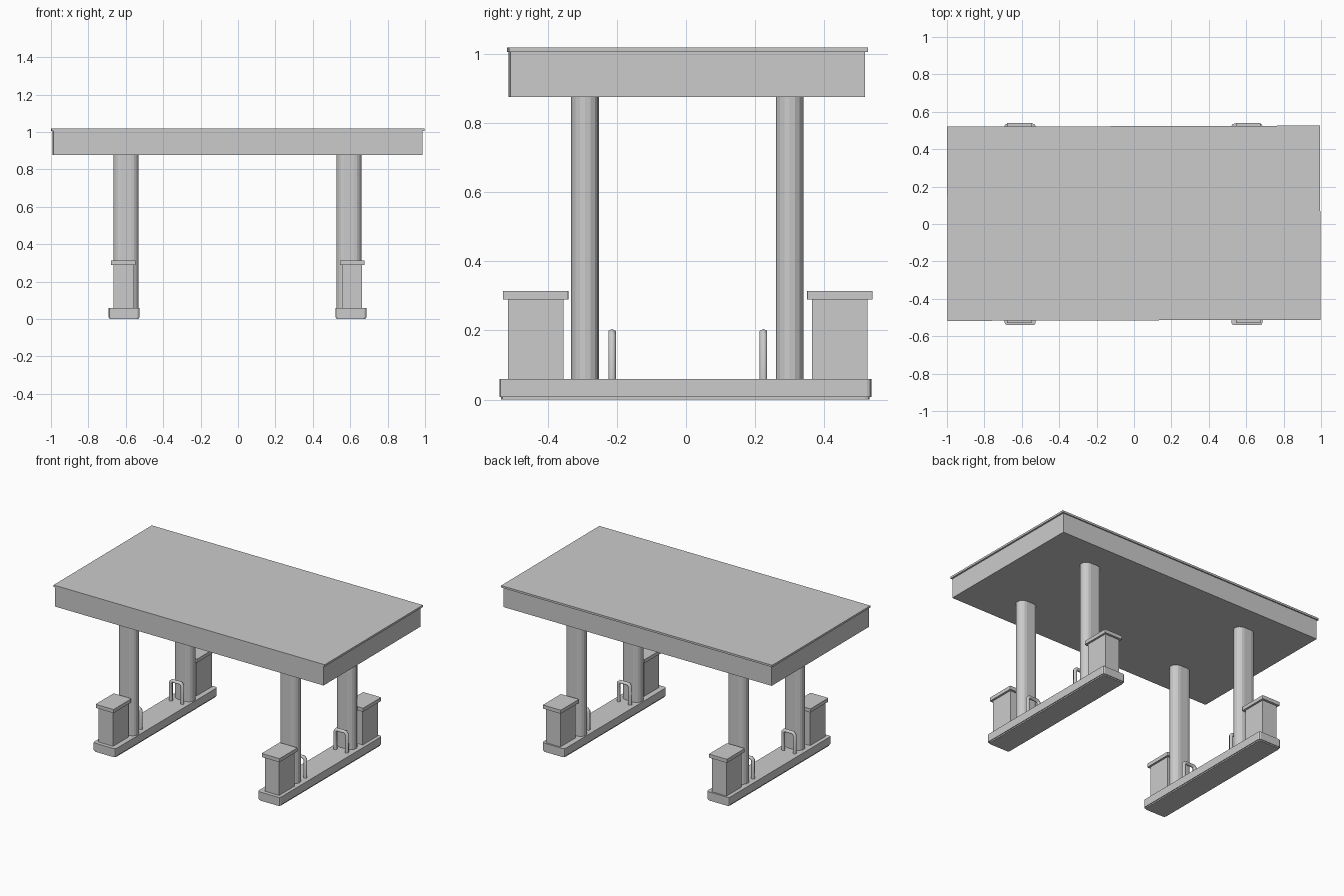
import bpy, bmesh, math
from mathutils import Matrix

if "Cube" in bpy.data.objects:
    bpy.data.objects.remove(bpy.data.objects["Cube"])


def add_object(name, bm):
    mesh = bpy.data.meshes.new(name)
    bm.to_mesh(mesh)
    bm.free()
    obj = bpy.data.objects.new(name, mesh)
    bpy.context.collection.objects.link(obj)
    return obj


def box(name, lo, hi, chamfer=0.0):
    """Box between two corners, with optionally chamfered upright edges."""
    size = [b - a for a, b in zip(lo, hi)]
    mid = [(a + b) / 2 for a, b in zip(lo, hi)]
    bm = bmesh.new()
    bmesh.ops.create_cube(bm, size=1, matrix=Matrix.Translation(mid) @ Matrix.Diagonal((*size, 1)))
    if chamfer:
        upright = [e for e in bm.edges if abs(e.verts[0].co.z - e.verts[1].co.z) > 1e-4]
        bmesh.ops.bevel(bm, geom=upright, offset=chamfer, segments=2, profile=0.5, affect='EDGES')
    return add_object(name, bm)


def oval_column(name, x, y, width, depth, z0, z1, steps=8):
    """Column with a flat-sided, round-ended section."""
    r, flat = depth / 2, (width - depth) / 2
    bm = bmesh.new()
    ring = []
    for side in (1, -1):
        for i in range(steps + 1):
            a = -math.pi / 2 + math.pi * i / steps
            ring.append(bm.verts.new((x + side * (flat + r * math.cos(a)), y + side * r * math.sin(a), z0)))
    face = bm.faces.new(ring)
    top = bmesh.ops.extrude_face_region(bm, geom=[face])["geom"]
    bmesh.ops.translate(bm, vec=(0, 0, z1 - z0), verts=[v for v in top if isinstance(v, bmesh.types.BMVert)])
    bmesh.ops.recalc_face_normals(bm, faces=bm.faces)
    return add_object(name, bm)


def guard_rail(name, x, y, half, z0, z1):
    """Upside-down U of bent tube."""
    c = 0.012
    path = [(-half, z0), (-half, z1 - c), (-half + c, z1), (half - c, z1), (half, z1 - c), (half, z0)]
    curve = bpy.data.curves.new(name, 'CURVE')
    curve.dimensions = '3D'
    curve.bevel_depth = 0.0125
    curve.bevel_resolution = 1
    curve.use_fill_caps = True
    spline = curve.splines.new('POLY')
    spline.points.add(len(path) - 1)
    for p, (px, pz) in zip(spline.points, path):
        p.co = (x + px, y, pz, 1)
    obj = bpy.data.objects.new(name, curve)
    bpy.context.collection.objects.link(obj)


# Canopy roof with thin overhanging rim, turned very slightly
for part in (box("canopy", (-0.989, -0.511, 0.876), (0.985, 0.515, 1.007)),
             box("canopy_rim", (-0.998, -0.515, 1.006), (0.996, 0.523, 1.019))):
    part.rotation_euler.z = 0.003

# Two islands, each with a pump, column and rail at both ends
MID_Y = 0.005
for tag, x, pump_x in (("left", -0.609, -0.613), ("right", 0.604, 0.611)):
    box(f"{tag}_island", (x - 0.083, -0.54, 0.008), (x + 0.083, 0.536, 0.06), 0.013)
    box(f"{tag}_island_foot", (x - 0.078, -0.535, 0), (x + 0.078, 0.531, 0.01), 0.013)
    for end, s in (("front", -1), ("back", 1)):
        name = f"{tag}_{end}"
        cy = MID_Y + s * 0.44
        col_x = -0.599 if x < 0 else 0.594
        oval_column(f"{name}_column", col_x, MID_Y - 0.001 + s * 0.296, 0.134, 0.08, 0.05, 0.88)
        box(f"{name}_pump", (pump_x - 0.053, cy - 0.08, 0.05), (pump_x + 0.053, cy + 0.08, 0.292))
        box(f"{name}_pump_cap", (pump_x - 0.066, cy - 0.095, 0.29), (pump_x + 0.066, cy + 0.095, 0.314), 0.004)
        guard_rail(f"{name}_rail", x, MID_Y + s * 0.219, 0.042, 0.05, 0.193)
